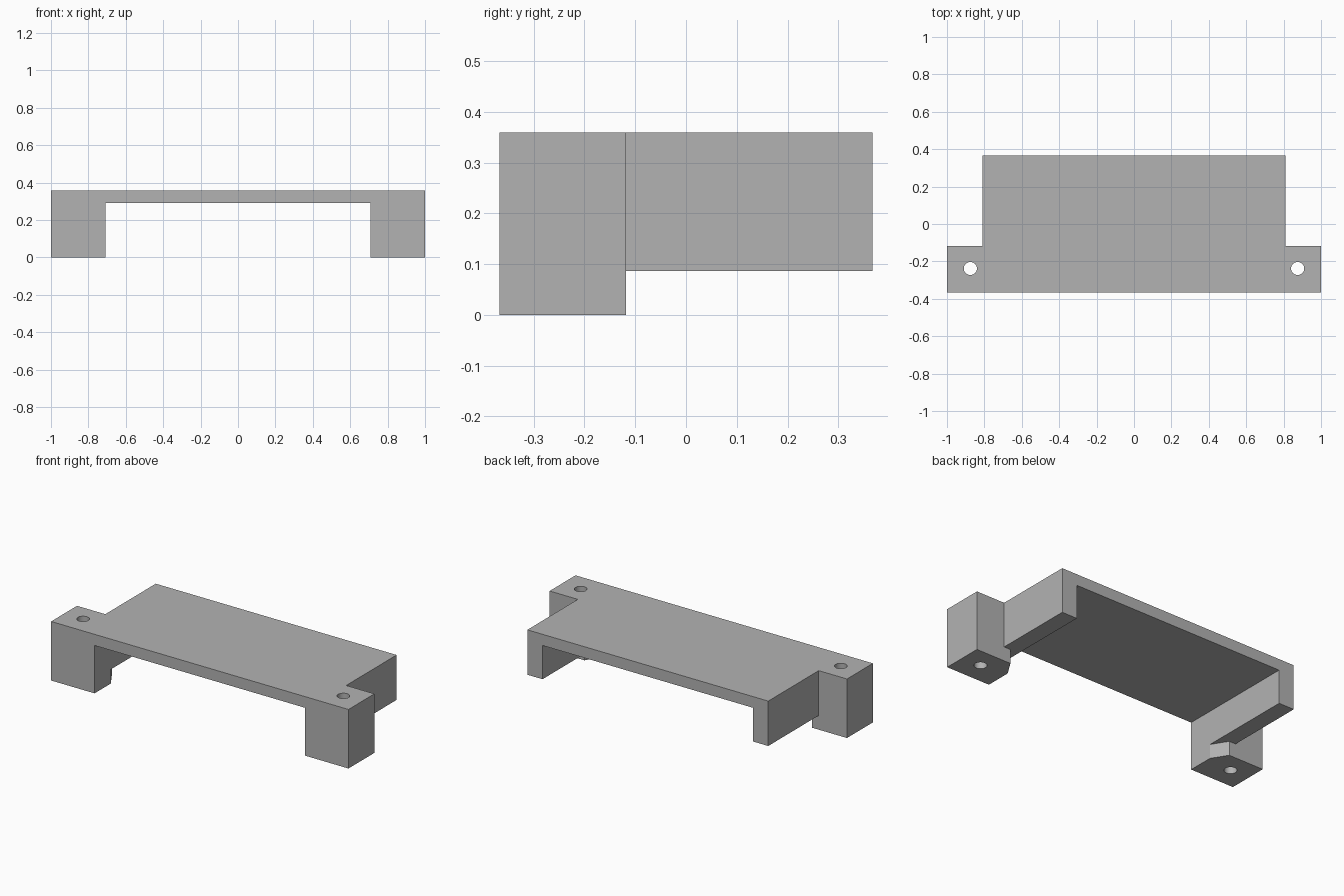
import bpy, bmesh, math

cube = bpy.data.objects.get("Cube")
if cube:
    bpy.data.objects.remove(cube)

# Main dimensions
HALF_W, BODY_W, INNER_W = 1.0, 0.81, 0.708
FRONT, BACK, LEG_BACK = -0.367, 0.367, -0.118
TOP, PLATE_BOTTOM, RIB_BOTTOM = 0.359, 0.291, 0.086
HOLE_X, HOLE_Y, HOLE_R = 0.875, -0.238, 0.035

grey = bpy.data.materials.new("plain grey")
grey.use_nodes = True
grey.diffuse_color = (0.45, 0.45, 0.45, 1)
grey.node_tree.nodes["Principled BSDF"].inputs["Base Color"].default_value = grey.diffuse_color


def prism(name, outline, z0, z1):
    """Extrude an outline from z0 to z1."""
    bm = bmesh.new()
    face = bm.faces.new([bm.verts.new((x, y, z0)) for x, y in outline])
    grown = bmesh.ops.extrude_face_region(bm, geom=[face])["geom"]
    verts = [g for g in grown if isinstance(g, bmesh.types.BMVert)]
    bmesh.ops.translate(bm, verts=verts, vec=(0, 0, z1 - z0))
    bmesh.ops.recalc_face_normals(bm, faces=bm.faces)
    mesh = bpy.data.meshes.new(name)
    bm.to_mesh(mesh)
    bm.free()
    mesh.materials.append(grey)
    obj = bpy.data.objects.new(name, mesh)
    bpy.context.collection.objects.link(obj)
    return obj


def mirrored(half):
    """Complete a right-half outline with its mirror image."""
    return half + [(-x, y) for x, y in reversed(half)]


def cut(target, cutter):
    mod = target.modifiers.new(cutter.name, "BOOLEAN")
    mod.operation, mod.solver, mod.object = "DIFFERENCE", "EXACT", cutter
    bpy.context.view_layer.objects.active = target
    bpy.ops.object.modifier_apply(modifier=mod.name)
    bpy.data.objects.remove(cutter)


# T-shaped block with mounting ears at the front
bracket = prism("mounting_bracket", mirrored(
    [(HALF_W, FRONT), (HALF_W, LEG_BACK), (BODY_W, LEG_BACK), (BODY_W, BACK)]), 0, TOP)

# Open channel under the plate
cut(bracket, prism("channel_cutter", mirrored([(INNER_W, -1), (INNER_W, 1)]), -1, PLATE_BOTTOM))

# Clearance below the side ribs, with the legs' inner back corners chamfered
cut(bracket, prism("rib_cutter", mirrored(
    [(0.65, -0.302), (0.766, LEG_BACK), (1.2, LEG_BACK), (1.2, 1)]), -1, RIB_BOTTOM))

# Screw holes through the ears
for side in (-1, 1):
    ring = [(side * HOLE_X + HOLE_R * math.cos(math.tau * i / 32),
             HOLE_Y + HOLE_R * math.sin(math.tau * i / 32)) for i in range(32)]
    cut(bracket, prism("hole_cutter", ring, -1, 1))

bpy.ops.object.select_all(action="DESELECT")
bracket.select_set(True)
bpy.context.view_layer.objects.active = bracket
bpy.ops.object.shade_smooth_by_angle(angle=math.radians(30))
